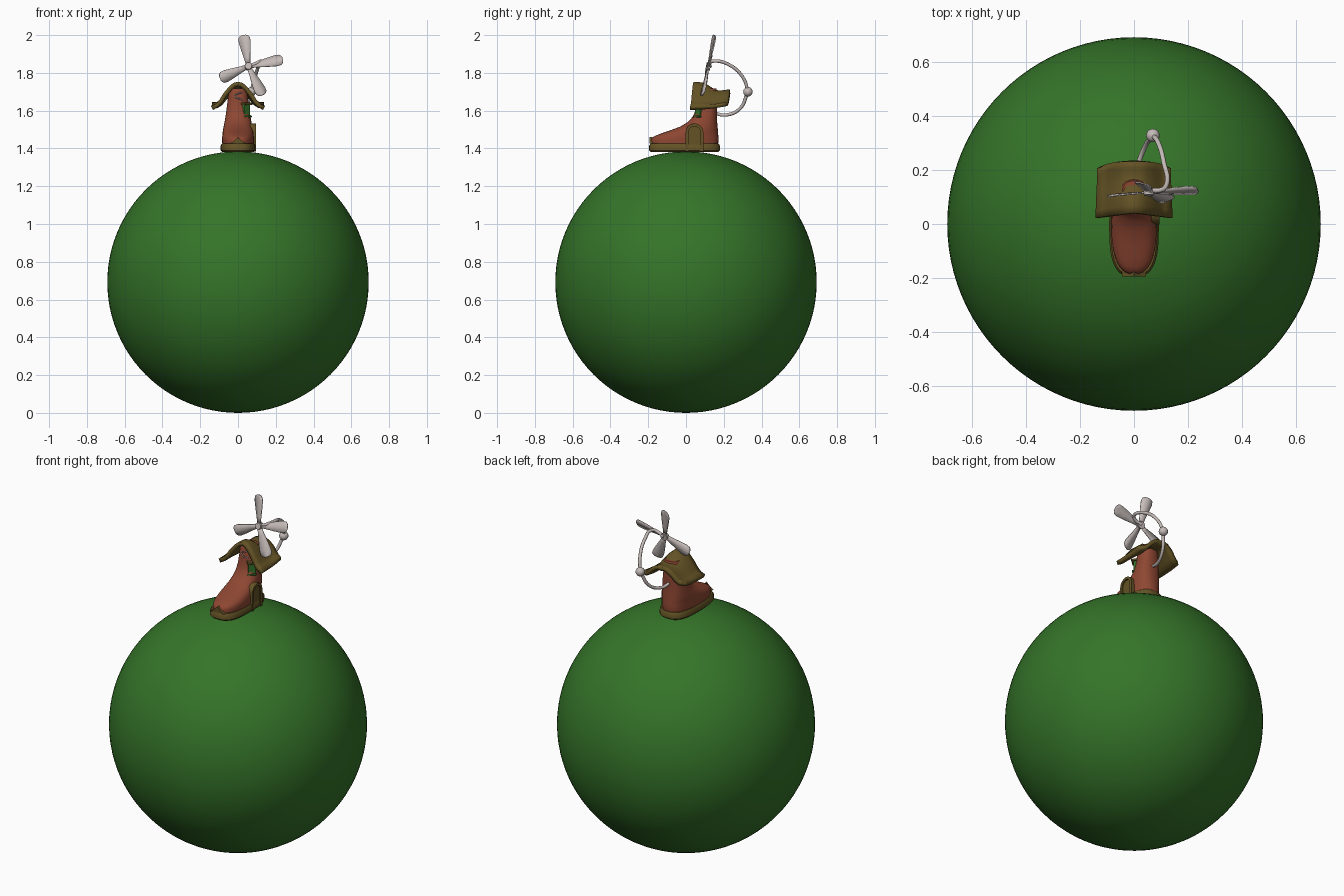
import bpy, bmesh, math
from mathutils import Vector

if "Cube" in bpy.data.objects:
    bpy.data.objects.remove(bpy.data.objects["Cube"])


def mat(name, col):
    m = bpy.data.materials.new(name)
    m.diffuse_color = (*col, 1)
    m.use_nodes = True
    m.node_tree.nodes["Principled BSDF"].inputs["Base Color"].default_value = m.diffuse_color
    return m


GREEN = mat("leaf green", (0.035, 0.175, 0.022))
LEATHER = mat("red brown leather", (0.27, 0.062, 0.032))
OLIVE = mat("olive brown", (0.125, 0.085, 0.018))
METAL = mat("pale grey metal", (0.56, 0.50, 0.48))


def finish(name, bm, material, angle=40, thick=0, bevel=0):
    bmesh.ops.recalc_face_normals(bm, faces=bm.faces)
    me = bpy.data.meshes.new(name)
    bm.to_mesh(me)
    bm.free()
    ob = bpy.data.objects.new(name, me)
    bpy.context.collection.objects.link(ob)
    me.materials.append(material)
    if thick:
        s = ob.modifiers.new("thickness", 'SOLIDIFY')
        s.thickness, s.offset = thick, 0
    if bevel:
        b = ob.modifiers.new("bevel", 'BEVEL')
        b.width, b.segments = bevel, 3
    bpy.ops.object.select_all(action='DESELECT')
    bpy.context.view_layer.objects.active = ob
    ob.select_set(True)
    bpy.ops.object.shade_smooth_by_angle(angle=math.radians(angle))
    return ob


def loft(name, rings, material, power=2.4, n=40, angle=40):
    """Stack of rounded horizontal rings: (z, y_front, y_back, half_width)."""
    bm = bmesh.new()
    rows = []
    for z, y0, y1, w in rings:
        row = []
        for i in range(n):
            a = 2 * math.pi * i / n
            c, s = math.cos(a), math.sin(a)
            x = w * math.copysign(abs(c) ** (2 / power), c)
            y = (y0 + y1) / 2 + (y1 - y0) / 2 * math.copysign(abs(s) ** (2 / power), s)
            row.append(bm.verts.new((x, y, z)))
        rows.append(row)
    for a, b in zip(rows, rows[1:]):
        for i in range(n):
            j = (i + 1) % n
            bm.faces.new((a[i], a[j], b[j], b[i]))
    bm.faces.new(rows[0])
    bm.faces.new(rows[-1])
    return finish(name, bm, material, angle)


def prism(name, pts, vec, material, bevel=0):
    bm = bmesh.new()
    f = bm.faces.new([bm.verts.new(p) for p in pts])
    r = bmesh.ops.extrude_face_region(bm, geom=[f])
    bmesh.ops.translate(bm, vec=vec, verts=[v for v in r['geom'] if isinstance(v, bmesh.types.BMVert)])
    return finish(name, bm, material, bevel=bevel)


def ball(name, loc, r, material, seg=24):
    bm = bmesh.new()
    bmesh.ops.create_uvsphere(bm, u_segments=seg, v_segments=seg // 2, radius=r)
    bmesh.ops.translate(bm, vec=loc, verts=bm.verts)
    return finish(name, bm, material, 60)


def tube(name, pts, r, material):
    cu = bpy.data.curves.new(name, 'CURVE')
    cu.dimensions, cu.bevel_depth, cu.bevel_resolution = '3D', r, 3
    cu.use_fill_caps = True
    sp = cu.splines.new('BEZIER')
    sp.bezier_points.add(len(pts) - 1)
    for b, p in zip(sp.bezier_points, pts):
        b.co = p
        b.handle_left_type = b.handle_right_type = 'AUTO'
    ob = bpy.data.objects.new(name, cu)
    bpy.context.collection.objects.link(ob)
    cu.materials.append(material)
    bpy.ops.object.select_all(action='DESELECT')
    bpy.context.view_layer.objects.active = ob
    ob.select_set(True)
    bpy.ops.object.convert(target='MESH')


# big round hill
ball("globe", (0, 0, 0.692), 0.692, GREEN, 96)

# boot sole and upper
loft("sole", [(1.382, -.188, .172, .084), (1.39, -.195, .18, .092),
              (1.415, -.195, .18, .092), (1.425, -.188, .173, .085)], OLIVE, 2.9)
loft("boot_upper", [(1.42, -.183, .170, .083), (1.445, -.186, .172, .084), (1.458, -.178, .172, .084),
                    (1.468, -.160, .171, .083), (1.48, -.13, .170, .082), (1.495, -.085, .169, .080),
                    (1.516, -.03, .167, .076), (1.54, .01, .165, .071), (1.57, .037, .164, .066),
                    (1.605, .052, .164, .061), (1.66, .058, .164, .054), (1.705, .062, .165, .049),
                    (1.717, .068, .160, .043)], LEATHER)
# pointed plate on the toe
prism("toe_plate", [(-.045, -.178, 1.425), (.045, -.178, 1.425), (.02, -.178, 1.44),
                    (0, -.178, 1.46), (-.02, -.178, 1.44)], (0, -.016, 0), OLIVE)

# sagging roof with upturned eaves
profile = [(0, 1.742), (.02, 1.737), (.04, 1.72), (.07, 1.683), (.09, 1.65), (.11, 1.628), (.137, 1.614)]
profile = [(-x, z) for x, z in profile[:0:-1]] + profile
bm = bmesh.new()
grid = []
for t, drop in [(0, 0), (.15, .002), (.3, .006), (.45, .026), (.6, .046), (.75, .05), (.88, .047), (1, .044)]:
    row = []
    for x, z in profile:
        k = abs(x) / .137
        front, back = .04 - .018 * k, .233 - .028 * k ** 3
        lift = .02 * k * t ** 2
        row.append(bm.verts.new((x, front + (back - front) * t, z - drop * (1 - k) + lift)))
    grid.append(row)
for a, b in zip(grid, grid[1:]):
    for i in range(len(a) - 1):
        bm.faces.new((a[i], a[i + 1], b[i + 1], b[i]))
finish("roof", bm, OLIVE, 50, thick=.022)


# arched door on the right side
def arch(r, top):
    cy, spring = .045, top - r
    pts = [(cy - r, 1.385)]
    pts += [(cy - r * math.cos(math.pi * i / 12), spring + r * math.sin(math.pi * i / 12)) for i in range(13)]
    return pts + [(cy + r, 1.385)]


outer, inner = arch(.047, 1.532), arch(.032, 1.517)
prism("door_frame", [(.05, y, z) for y, z in outer + inner[::-1]], (.045, 0, 0), OLIVE)
prism("door", [(.05, y, z) for y, z in inner], (.037, 0, 0), OLIVE)


# small window facing front right, with a hood
def turned_box(name, offset, size, material, bevel=.003):
    bm = bmesh.new()
    bmesh.ops.create_cube(bm, size=1)
    a = math.radians(42)
    for v in bm.verts:
        p = Vector((v.co.x * size[0], v.co.y * size[1], v.co.z * size[2])) + Vector(offset)
        v.co = (.043 + p.x * math.cos(a) - p.y * math.sin(a),
                .068 + p.x * math.sin(a) + p.y * math.cos(a), 1.602 + p.z)
    finish(name, bm, material, bevel=bevel)


turned_box("window", (0, 0, 0), (.042, .022, .06), GREEN)
turned_box("window_sill", (0, -.006, -.033), (.05, .026, .009), GREEN)
turned_box("window_hood", (0, -.006, .034), (.054, .034, .012), OLIVE)

# laces
for i, (z, s) in enumerate([(1.69, 1), (1.665, -1)]):
    tube(f"lace_{i + 1}", [(-.02, .06, z - .008 * s), (0, .05, z), (.025, .06, z + .008 * s)], .003, METAL)

# bent arm carrying the propeller
joint, hub = Vector((.07, .328, 1.70)), Vector((.055, .118, 1.835))
tube("lower_arm", [(0, .155, 1.585), (.012, .21, 1.577), (.04, .285, 1.61), joint], .009, METAL)
tube("upper_arm", [joint, (.088, .305, 1.77), (.11, .23, 1.842), (.118, .14, 1.862), (.095, .125, 1.85),
                   hub + Vector((0, .01, 0))], .009, METAL)
ball("arm_joint", joint, .025, METAL)

# propeller hub and four twisted blades
tilt = Vector((0, -1, .2)).normalized()
bm = bmesh.new()
bmesh.ops.create_cone(bm, cap_ends=True, segments=20, radius1=.022, radius2=.018, depth=.024)
bmesh.ops.rotate(bm, matrix=Vector((0, 0, 1)).rotation_difference(tilt).to_matrix(), verts=bm.verts)
bmesh.ops.translate(bm, vec=hub, verts=bm.verts)
finish("propeller_hub", bm, METAL)

shape = [(.05, .011), (.3, .017), (.55, .025), (.8, .031), (.92, .029), (.97, .022), (1, .010)]
for i, (tx, tz) in enumerate([(.03, 2.0), (.237, 1.872), (.13, 1.682), (-.095, 1.77)]):
    d = Vector((tx - hub.x, .2 * (tz - hub.z), tz - hub.z))
    side = d.cross(tilt).normalized()
    bm = bmesh.new()
    rows = []
    for t, w in shape:
        rows.append([bm.verts.new(hub + d * t + side * w * s + tilt * w * s * .3) for s in (-1, 0, 1)])
    for a, b in zip(rows, rows[1:]):
        for k in range(2):
            bm.faces.new((a[k], a[k + 1], b[k + 1], b[k]))
    finish(f"blade_{i + 1}", bm, METAL, thick=.005)
